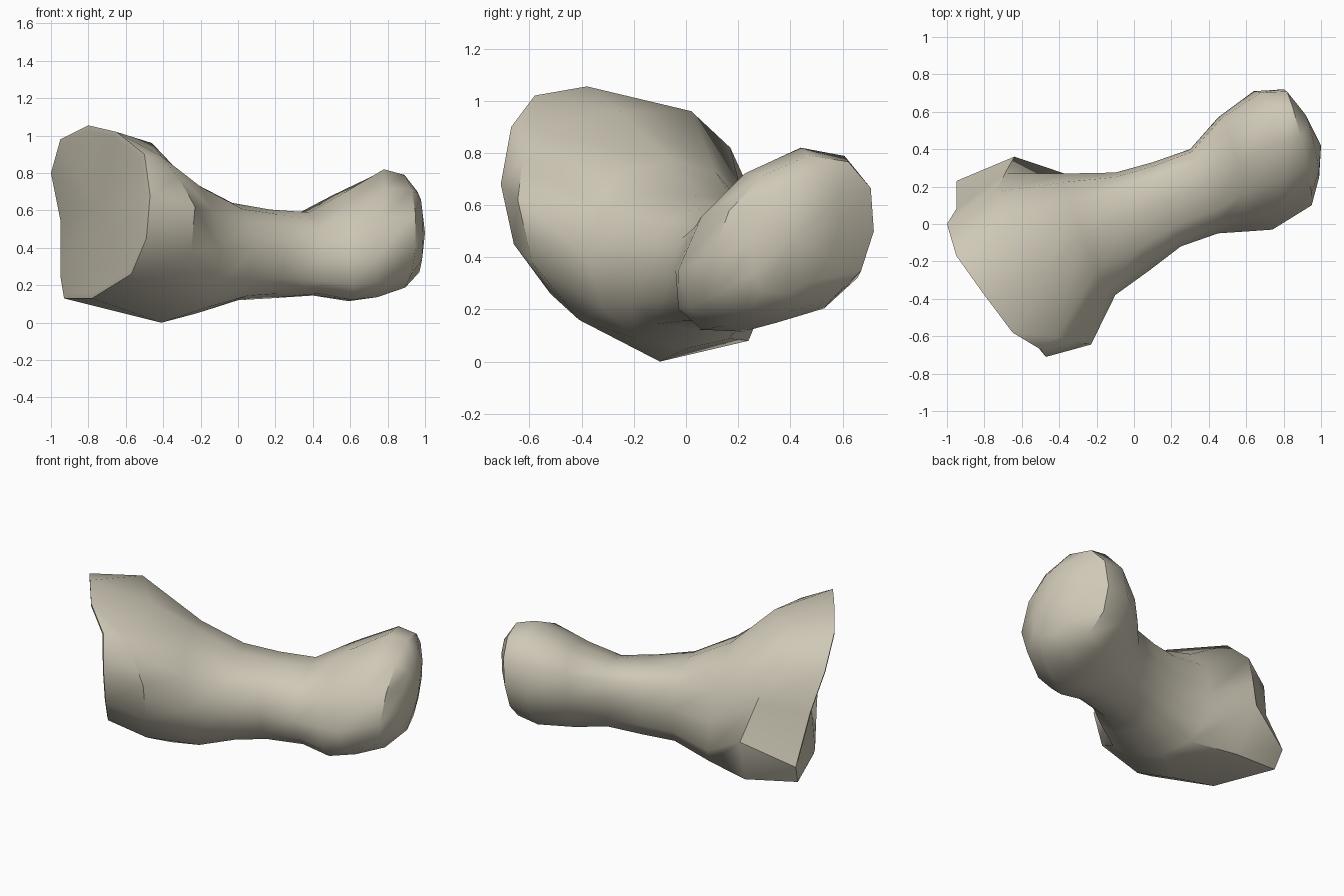
import bpy
import bmesh
from math import cos, sin, pi, radians
from mathutils import Vector

default_cube = bpy.data.objects.get("Cube")
if default_cube:
    bpy.data.objects.remove(default_cube, do_unlink=True)

SIDES = 12


def make_material(name, colour):
    material = bpy.data.materials.new(name)
    material.use_nodes = True
    material.diffuse_color = colour
    material.node_tree.nodes["Principled BSDF"].inputs["Base Color"].default_value = colour
    return material


def softened(value, power):
    """Signed power that makes a round section boxier."""
    return abs(value) ** power * (1 if value >= 0 else -1)


def section(power, front, top, back, bottom):
    """Closed cross-section through four cardinal points."""
    front, top, back, bottom = map(Vector, (front, top, back, bottom))
    centre = (front + top + back + bottom) / 4
    points = []
    for i in range(SIDES):
        angle = 2 * pi * i / SIDES
        across, up = softened(cos(angle), power), softened(sin(angle), power)
        side = front if across > 0 else back
        pole = top if up > 0 else bottom
        points.append(centre + (side - centre) * abs(across) + (pole - centre) * abs(up))
    return points


def bridge(bm, first, second):
    for i in range(SIDES):
        j = (i + 1) % SIDES
        bm.faces.new((first[i], first[j], second[j], second[i]))


def fan(bm, ring, point):
    tip = bm.verts.new(point)
    for i in range(SIDES):
        bm.faces.new((ring[i], ring[(i + 1) % SIDES], tip))


# Outline of the flared socket, from its front point over the top
socket_rim = [Vector(p) for p in (
    (-0.47, -0.71, 0.68), (-0.5, -0.67, 0.9), (-0.65, -0.58, 1.02),
    (-0.8, -0.38, 1.055), (-0.95, -0.17, 0.98), (-1, 0, 0.8),
    (-0.95, 0.08, 0.55), (-0.95, 0.23, 0.25), (-0.93, 0.18, 0.13),
    (-0.78, -0.2, 0.13), (-0.57, -0.52, 0.26), (-0.49, -0.66, 0.45))]

# Broad collar behind the socket, in the same order
collar = [Vector(p) for p in (
    (-0.23, -0.645, 0.62), (-0.32, -0.625, 0.78), (-0.41, -0.605, 0.89),
    (-0.46, -0.25, 0.96), (-0.7, 0.02, 0.96), (-0.74, 0.17, 0.82),
    (-0.69, 0.27, 0.6), (-0.64, 0.36, 0.38), (-0.59, 0.24, 0.08),
    (-0.41, -0.1, 0.0), (-0.37, -0.41, 0.16), (-0.25, -0.59, 0.38))]

# Shaft and knuckle sections: softness, front, top, back, bottom
sections = [
    (0.85, (-0.1, -0.38, 0.4), (-0.28, -0.06, 0.77), (-0.36, 0.27, 0.4), (-0.22, 0, 0.05)),
    (0.8, (0.08, -0.25, 0.38), (-0.03, 0.03, 0.64), (-0.1, 0.275, 0.42), (0, 0.05, 0.12)),
    (0.8, (0.25, -0.12, 0.38), (0.17, 0.12, 0.605), (0.1, 0.33, 0.42), (0.17, 0.12, 0.13)),
    (0.82, (0.45, -0.05, 0.35), (0.38, 0.2, 0.59), (0.3, 0.4, 0.42), (0.4, 0.18, 0.145)),
    (0.9, (0.6, -0.04, 0.35), (0.56, 0.33, 0.69), (0.45, 0.57, 0.45), (0.59, 0.22, 0.115)),
    (0.95, (0.74, -0.03, 0.35), (0.78, 0.44, 0.82), (0.64, 0.71, 0.48), (0.74, 0.35, 0.15)),
    (0.92, (0.95, 0.1, 0.4), (0.89, 0.47, 0.79), (0.8, 0.72, 0.5), (0.85, 0.4, 0.19)),
    (0.92, (0.99, 0.25, 0.45), (0.96, 0.44, 0.7), (0.91, 0.59, 0.52), (0.95, 0.38, 0.26)),
]

bm = bmesh.new()
outlines = [socket_rim, collar] + [section(*s) for s in sections]
rings = [[bm.verts.new(p) for p in outline] for outline in outlines]
for first, second in zip(rings, rings[1:]):
    bridge(bm, first, second)

# Rounded knuckle end
fan(bm, rings[-1], (1, 0.42, 0.48))

# Thin lip and shallow dish in the socket
middle = sum(socket_rim, Vector()) / SIDES
lip = [bm.verts.new(p.lerp(middle, 0.06) + Vector((-0.004, -0.003, 0))) for p in socket_rim]
bridge(bm, lip, rings[0])
fan(bm, lip, (-0.76, -0.18, 0.6))

bmesh.ops.recalc_face_normals(bm, faces=bm.faces)
mesh = bpy.data.meshes.new("bone")
bm.to_mesh(mesh)
bm.free()
mesh.materials.append(make_material("pale bone", (0.62, 0.58, 0.47, 1)))

bone = bpy.data.objects.new("bone", mesh)
bpy.context.collection.objects.link(bone)
bpy.context.view_layer.objects.active = bone
bone.select_set(True)
bpy.ops.object.shade_smooth_by_angle(angle=radians(42))
